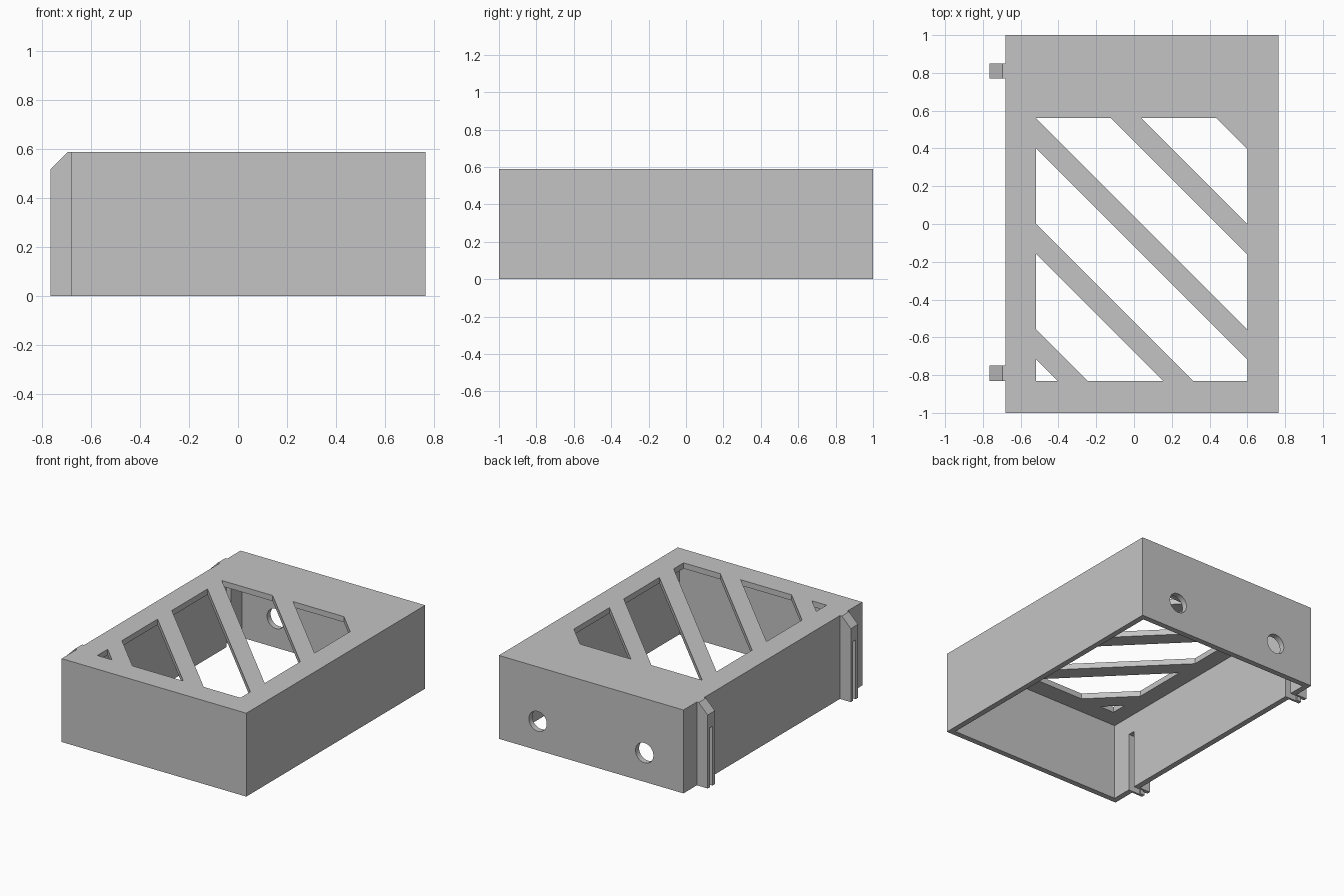
import bpy, bmesh
from mathutils import Vector

if "Cube" in bpy.data.objects:
    bpy.data.objects.remove(bpy.data.objects["Cube"], do_unlink=True)

# Main dimensions
X0, X1, Y, H, T = -0.68, 0.765, 1.0, 0.59, 0.04
CLIP_X = -0.765
CLIP_Y = (0.81, -0.79)

grey = bpy.data.materials.new("plain grey")
grey.use_nodes = True
grey.diffuse_color = (0.55, 0.55, 0.55, 1)
grey.node_tree.nodes["Principled BSDF"].inputs["Base Color"].default_value = grey.diffuse_color


def add_object(name, bm):
    bmesh.ops.recalc_face_normals(bm, faces=bm.faces)
    mesh = bpy.data.meshes.new(name)
    bm.to_mesh(mesh)
    bm.free()
    mesh.materials.append(grey)
    obj = bpy.data.objects.new(name, mesh)
    bpy.context.collection.objects.link(obj)
    return obj


def box_bm(lo, hi):
    lo, hi = Vector(lo), Vector(hi)
    bm = bmesh.new()
    bmesh.ops.create_cube(bm, size=1)
    for v in bm.verts:
        v.co = (lo + hi) / 2 + v.co * (hi - lo)
    return bm


def box(name, lo, hi):
    return add_object(name, box_bm(lo, hi))


def cut(obj, cutters):
    for c in cutters:
        c.hide_render = True
        mod = obj.modifiers.new("cut", 'BOOLEAN')
        mod.operation = 'DIFFERENCE'
        mod.solver = 'EXACT'
        mod.object = c
    bpy.context.view_layer.update()
    graph = bpy.context.evaluated_depsgraph_get()
    mesh = bpy.data.meshes.new_from_object(obj.evaluated_get(graph))
    obj.modifiers.clear()
    obj.data = mesh


def diagonal_opening(low, high):
    """Part of the window rectangle where low < x + y < high."""
    bm = box_bm((-0.52, -0.83, H - 0.1), (0.6, 0.56, H + 0.1))
    for limit, sign in ((low, -1), (high, 1)):
        bmesh.ops.bisect_plane(bm, geom=bm.verts[:] + bm.edges[:] + bm.faces[:],
                               plane_co=(limit, 0, 0), plane_no=(sign, sign, 0),
                               clear_outer=True)
        bmesh.ops.holes_fill(bm, edges=[e for e in bm.edges if e.is_boundary])
    return add_object("opening_cutter", bm)


def round_hole(x):
    bpy.ops.mesh.primitive_cylinder_add(vertices=40, radius=0.07, depth=0.3,
                                        location=(x, Y, 0.205), rotation=(1.5707963, 0, 0))
    return bpy.context.object


# Slots that run up through each clip and its wall: narrow outside, wider inside
slots = []
for y in CLIP_Y:
    for x_out, x_in, half in ((CLIP_X - 0.1, X0, 0.014), (CLIP_X + 0.035, X0 + 0.1, 0.025)):
        slots.append(box("slot_cutter", (x_out, y - half, -0.1), (x_in, y + half, 0.42)))

# Cover shell: open underneath, slanted openings on top, two holes in the back
cover = box("cover_shell", (X0, -Y, 0), (X1, Y, H))
cavity = box("cavity_cutter", (X0 + T, -Y + T, -0.2), (X1 - T, Y - T, H - T))
openings = [diagonal_opening(-1.075 + i * 0.558 - 0.558 + 0.16 - 0.16,
                             -1.235 + i * 0.558) for i in range(5)]
holes = [round_hole(x) for x in (0.46, -0.375)]
cut(cover, [cavity] + openings + holes + slots)

# Wall clips with a chamfered top
clips = []
for name, y in zip(("back_clip", "front_clip"), CLIP_Y):
    bm = bmesh.new()
    outline = [(X0, 0), (CLIP_X, 0), (CLIP_X, 0.52), (-0.695, H), (X0, H)]
    face = bm.faces.new([bm.verts.new((x, y - 0.04, z)) for x, z in outline])
    side = bmesh.ops.extrude_face_region(bm, geom=[face])["geom"]
    bmesh.ops.translate(bm, vec=(0, 0.08, 0),
                        verts=[v for v in side if isinstance(v, bmesh.types.BMVert)])
    clip = add_object(name, bm)
    cut(clip, slots)

# Remove the helpers
for helper in [cavity] + openings + holes + slots:
    bpy.data.objects.remove(helper, do_unlink=True)
